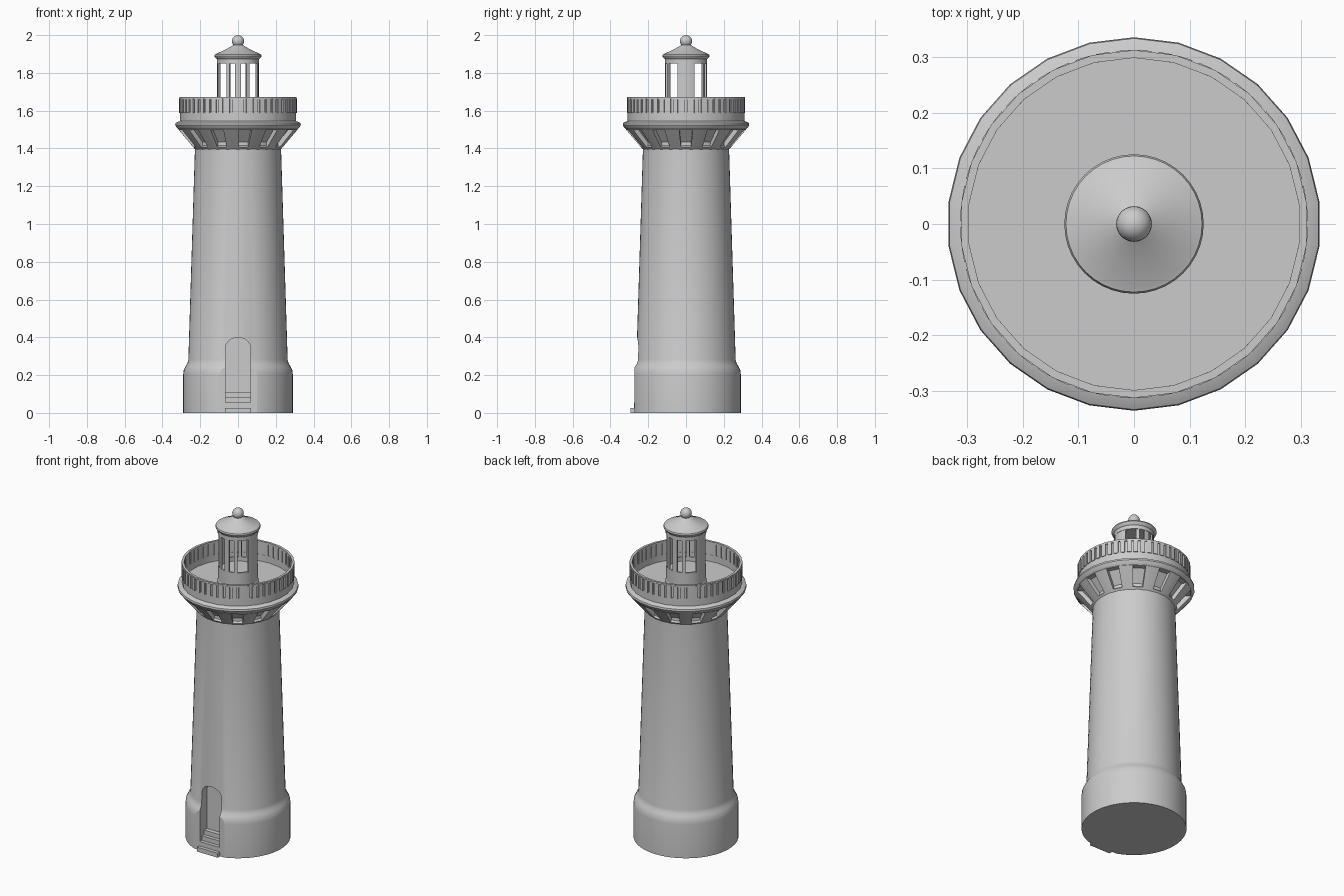
import bpy, bmesh
from math import sin, cos, pi, radians

if "Cube" in bpy.data.objects:
    bpy.data.objects.remove(bpy.data.objects["Cube"])


def finish(name, bm, angle=30):
    bmesh.ops.recalc_face_normals(bm, faces=bm.faces[:])
    me = bpy.data.meshes.new(name)
    bm.to_mesh(me)
    bm.free()
    ob = bpy.data.objects.new(name, me)
    bpy.context.collection.objects.link(ob)
    bpy.ops.object.select_all(action='DESELECT')
    ob.select_set(True)
    bpy.context.view_layer.objects.active = ob
    if angle:
        bpy.ops.object.shade_smooth_by_angle(angle=radians(angle))
    return ob


def lathe_mesh(profile, n, closed=False):
    """Spin (radius, z) points; open profiles get end caps. First vertex faces -y."""
    bm = bmesh.new()
    rings = [[bm.verts.new((r * sin(2 * pi * i / n), -r * cos(2 * pi * i / n), z))
              for i in range(n)] for r, z in profile]
    pairs = list(zip(rings, rings[1:]))
    if closed:
        pairs.append((rings[-1], rings[0]))
    for a, b in pairs:
        for i in range(n):
            j = (i + 1) % n
            bm.faces.new((a[i], a[j], b[j], b[i]))
    if not closed:
        bm.faces.new(rings[0])
        bm.faces.new(rings[-1])
    return bm


def sector(bm, r0, r1, z0, z1, a0, a1, n=1):
    """Curved block between two radii, heights and angles (degrees)."""
    prev = None
    for k in range(n + 1):
        a = radians(a0 + (a1 - a0) * k / n)
        cur = [bm.verts.new((r * cos(a), r * sin(a), z))
               for r, z in ((r0, z0), (r1, z0), (r1, z1), (r0, z1))]
        if prev:
            for i in range(4):
                j = (i + 1) % 4
                bm.faces.new((prev[i], prev[j], cur[j], cur[i]))
        else:
            bm.faces.new(cur)
        prev = cur
    bm.faces.new(prev)


def prism(name, outline, y0, y1):
    """Extrude an (x, z) outline along y."""
    bm = bmesh.new()
    f = bm.faces.new([bm.verts.new((x, y0, z)) for x, z in outline])
    ext = bmesh.ops.extrude_face_region(bm, geom=[f])
    verts = [v for v in ext['geom'] if isinstance(v, bmesh.types.BMVert)]
    bmesh.ops.translate(bm, verts=verts, vec=(0, y1 - y0, 0))
    return finish(name, bm, 0)


# Tapered tower with thicker base
tower = finish("tower", lathe_mesh(
    [(.29, 0), (.29, .205), (.287, .228), (.277, .248), (.268, .262),
     (.263, .28), (.228, 1.40), (.226, 1.52)], 52))

# Doorway: flattened base front and arched recess
flat = prism("base_front_cutter", [(-.2, -.1), (.2, -.1), (.2, .3), (-.2, .3)], -.4, -.272)
arch = [(-.067, -.1), (.067, -.1)] + [(.067 * cos(pi * k / 12), .34 + .06 * sin(pi * k / 12))
                                      for k in range(13)]
door = prism("doorway_cutter", arch, -.4, -.205)
for cutter in (flat, door):
    cutter.hide_render = True
    cutter.display_type = 'WIRE'
    mod = tower.modifiers.new(cutter.name, 'BOOLEAN')
    mod.object = cutter
    mod.operation = 'DIFFERENCE'
    mod.solver = 'EXACT'

# Entrance steps
for k in range(4):
    z, y = .027 * (k + 1), -.295 + .021 * k
    w = .07 if k < 2 else .066
    prism(f"step_{k + 1}", [(-w, 0), (w, 0), (w, z), (-w, z)], y, -.20)

# Flared gallery support: alternate faces sunk to leave brackets
N = 26
bm = lathe_mesh([(.228, 1.395), (.237, 1.405), (.318, 1.50), (.318, 1.52)], N)
bm.faces.ensure_lookup_table()
panels = [bm.faces[N + i] for i in range(0, N, 2)]
bmesh.ops.recalc_face_normals(bm, faces=bm.faces[:])
bmesh.ops.inset_individual(bm, faces=panels, thickness=.003, depth=0)
bmesh.ops.inset_individual(bm, faces=panels, thickness=.001, depth=-.025)
finish("gallery_brackets", bm, 20)

# Rounded gallery moulding, low wall and floor
finish("gallery_ring", lathe_mesh(
    [(.226, 1.50), (.316, 1.50), (.328, 1.512), (.335, 1.524), (.333, 1.535), (.322, 1.541),
     (.309, 1.545), (.309, 1.59), (.299, 1.59), (.299, 1.55), (.02, 1.55)], N))

# Thin parapet with top rail and ribs
finish("parapet", lathe_mesh([(.302, 1.58), (.305, 1.58), (.305, 1.662), (.302, 1.662)],
                             N, True))
finish("parapet_rail", lathe_mesh([(.298, 1.66), (.312, 1.66), (.312, 1.672), (.298, 1.672)],
                                  N, True))
bm = bmesh.new()
for k in range(52):
    a = 360 * (k + .5) / 52
    sector(bm, .297, .312, 1.588, 1.665, a - 2.3, a + 2.3)
finish("parapet_ribs", bm, 0)

# Lantern drum, posts and head
finish("lantern_base", lathe_mesh(
    [(.113, 1.545), (.113, 1.565), (.11, 1.57), (.11, 1.655), (.10, 1.655), (.10, 1.63),
     (.01, 1.63)], 40))
bm = bmesh.new()
for side in (0, 180):
    sector(bm, .10, .11, 1.65, 1.86, side - 24, side + 24, 6)
    sector(bm, .10, .11, 1.65, 1.86, side + 82, side + 98, 2)
    for a in (61, -61):
        sector(bm, .10, .11, 1.65, 1.86, side + a - 5, side + a + 5, 2)
finish("lantern_posts", bm)
finish("lantern_roof", lathe_mesh(
    [(.10, 1.85), (.112, 1.85), (.112, 1.873), (.122, 1.882), (.125, 1.89), (.122, 1.898),
     (.116, 1.90), (.07, 1.922), (.04, 1.938), (.022, 1.95), (.022, 1.965)], 40))

# Ball finial
bm = bmesh.new()
bmesh.ops.create_uvsphere(bm, u_segments=24, v_segments=14, radius=.032)
bmesh.ops.translate(bm, verts=bm.verts[:], vec=(0, 0, 1.968))
finish("ball_finial", bm)
